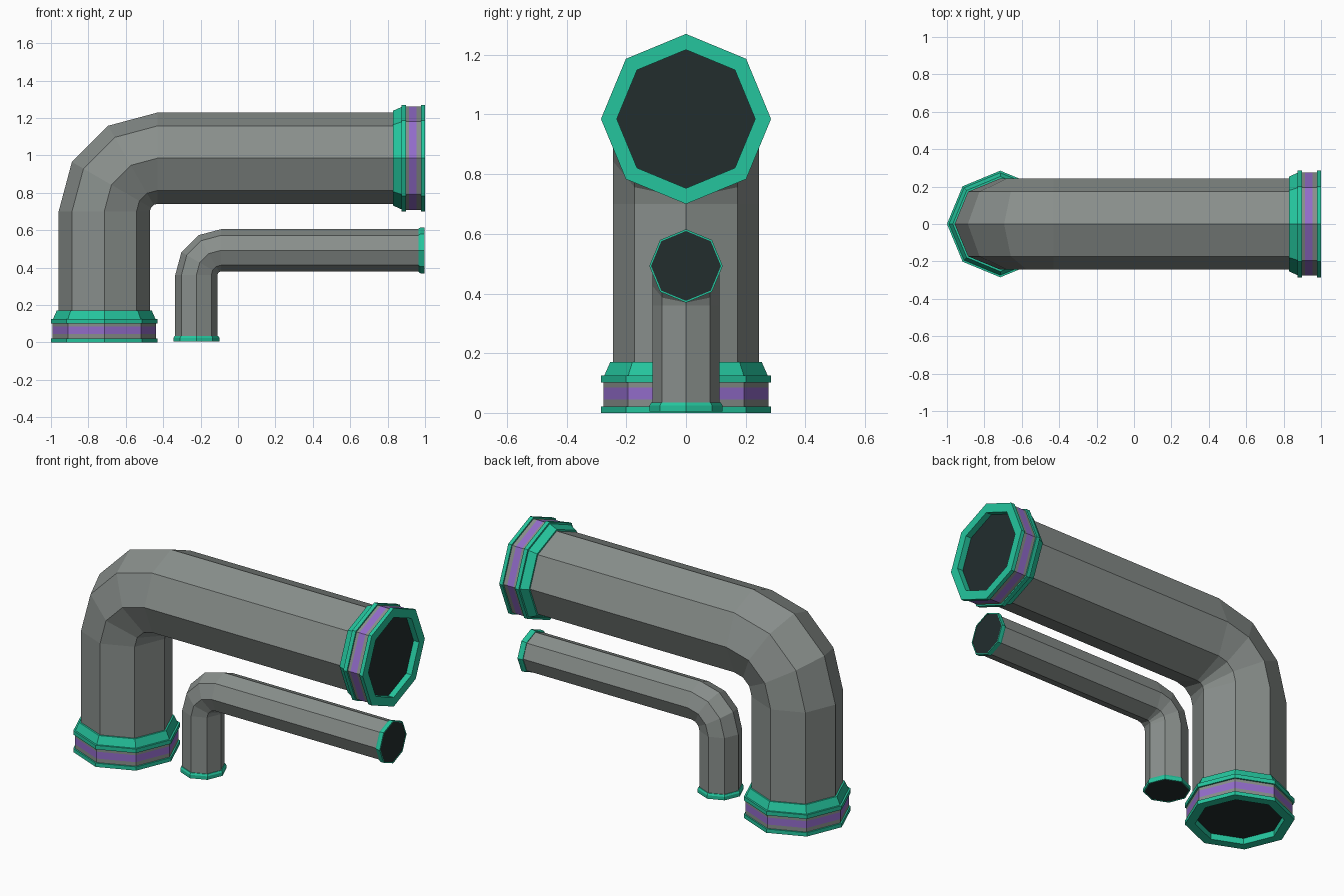
import bpy, bmesh
from math import cos, sin, pi
from mathutils import Vector

old = bpy.data.objects.get("Cube")
if old:
    bpy.data.objects.remove(old, do_unlink=True)


def material(name, rgb):
    m = bpy.data.materials.new(name)
    m.use_nodes = True
    m.diffuse_color = (*rgb, 1)
    bsdf = next(n for n in m.node_tree.nodes if n.type == "BSDF_PRINCIPLED")
    bsdf.inputs["Base Color"].default_value = (*rgb, 1)
    return m


MATS = [material("pipe grey", (0.25, 0.275, 0.262)),
        material("rim green", (0.018, 0.56, 0.34)),
        material("band purple", (0.29, 0.15, 0.59)),
        material("opening black", (0.016, 0.026, 0.027))]
GREY, GREEN, PURPLE, BLACK = range(4)
SIDES = 8


def loft(name, rings, colours, cap=None):
    """Join octagonal rings (centre, direction, radius) lying along the xz plane."""
    bm = bmesh.new()
    loops = []
    for centre, d, r in rings:
        n = Vector((d.z, 0, -d.x))
        loops.append([bm.verts.new(centre + r * (cos(a) * n + sin(a) * Vector((0, 1, 0))))
                      for a in (2 * pi * i / SIDES for i in range(SIDES))])
    if cap is not None:
        bm.faces.new(loops[0][::-1]).material_index = cap
    for a, b, colour in zip(loops, loops[1:], colours):
        for i in range(SIDES):
            j = (i + 1) % SIDES
            bm.faces.new((a[i], a[j], b[j], b[i])).material_index = colour
    mesh = bpy.data.meshes.new(name)
    bm.to_mesh(mesh)
    bm.free()
    for m in MATS:
        mesh.materials.append(m)
    obj = bpy.data.objects.new(name, mesh)
    bpy.context.collection.objects.link(obj)


def elbow_pipe(name, x, z, radius, bend, inset, base, end, collar):
    """Pipe rising at x, bending to run along +x at height z, with a collar on each end."""
    up, along = Vector((0, 0, 1)), Vector((1, 0, 0))
    foot, mouth = Vector((x, 0, base)), Vector((end, 0, z))
    hub = Vector((x + bend, 0, z - bend))
    rings = [(foot + inset * up, up, radius)]
    for k in range(4):
        t = k * pi / 6
        rings.append((hub + bend * Vector((-cos(t), 0, sin(t))),
                      Vector((sin(t), 0, cos(t))), radius))
    rings.append((mouth - inset * along, along, radius))
    loft(name, rings, [GREY] * 5)
    for part, origin, d in (("_bottom_collar", foot, up), ("_side_collar", mouth, -along)):
        loft(name + part, [(origin + depth * d, d, r) for depth, r, _ in collar],
             [c for _, _, c in collar[1:]], cap=BLACK)


# Collar profiles: depth from the open end, radius, colour of the strip before it
big_collar = [
    (0.035, 0.232, BLACK), (0, 0.232, GREEN), (0, 0.285, GREEN), (0.022, 0.285, GREEN),
    (0.022, 0.276, GREEN), (0.045, 0.276, GREY), (0.085, 0.276, PURPLE),
    (0.102, 0.276, GREY), (0.102, 0.285, GREEN), (0.125, 0.285, GREEN),
    (0.125, 0.274, GREEN), (0.17, 0.254, GREEN), (0.17, 0.24, GREEN)]
small_collar = [
    (0.002, 0.117, BLACK), (0, 0.117, GREEN), (0, 0.123, GREEN),
    (0.02, 0.123, GREEN), (0.03, 0.117, GREEN), (0.03, 0.11, GREEN)]

elbow_pipe("large_pipe", -0.715, 0.985, 0.244, 0.285, 0.05, 0, 1, big_collar)
elbow_pipe("small_pipe", -0.2225, 0.4925, 0.113, 0.1325, 0.01, 0.004, 0.996, small_collar)
